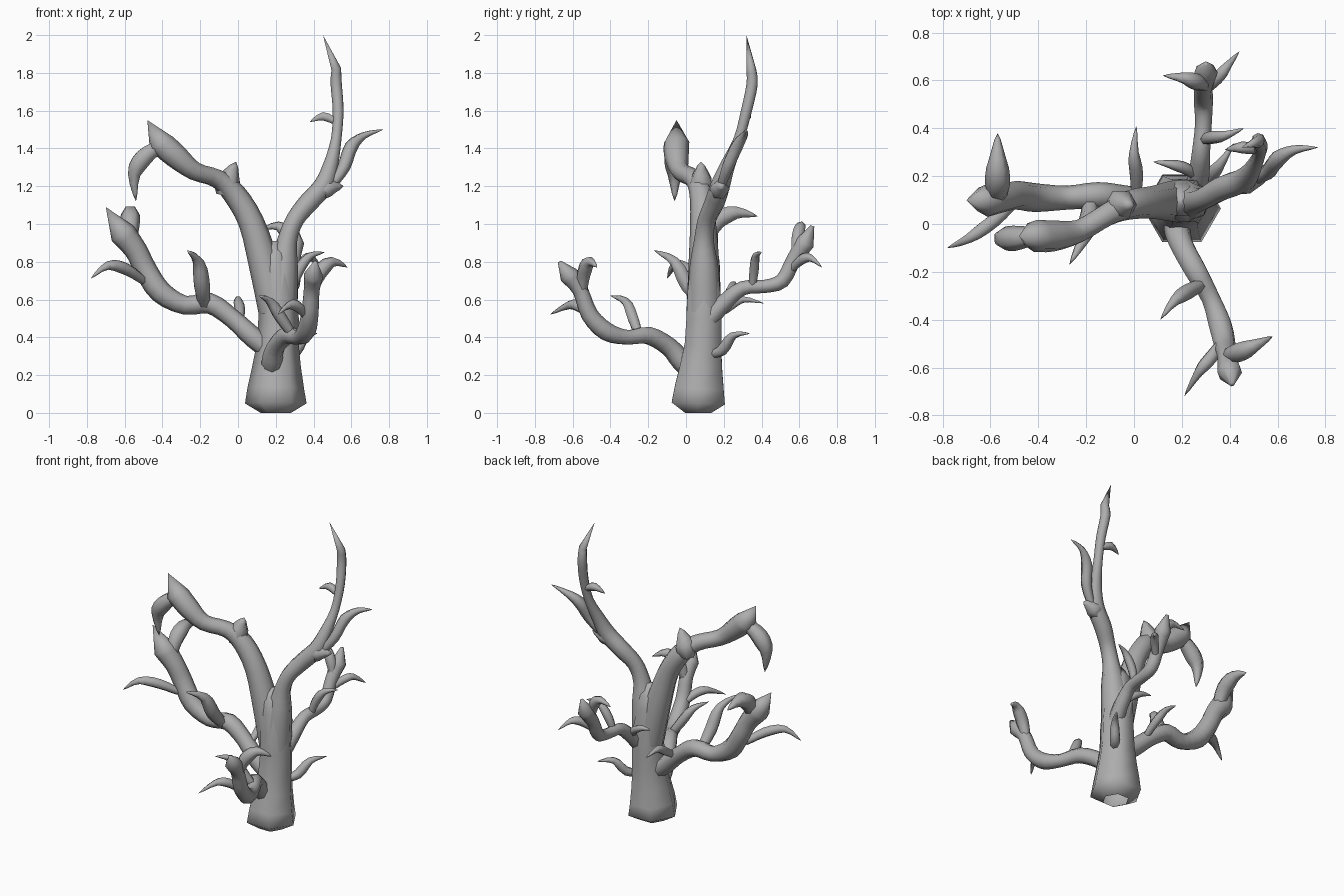
import bpy
import bmesh
import math
from mathutils import Vector

UNIT = 0.01  # all coordinates below are in hundredths

default_cube = bpy.data.objects.get("Cube")
if default_cube:
    bpy.data.objects.remove(default_cube, do_unlink=True)


def make_material(name, colour):
    material = bpy.data.materials.new(name)
    material.use_nodes = True
    material.diffuse_color = colour
    shader = material.node_tree.nodes["Principled BSDF"]
    shader.inputs["Base Color"].default_value = colour
    shader.inputs["Roughness"].default_value = 0.8
    return material


bark = make_material("grey bark", (0.42, 0.42, 0.42, 1))


def smooth_path(points, steps):
    """Interpolate (x, y, z, radius) points with a Catmull-Rom spline."""
    path = []
    last = len(points) - 1
    for i in range(last):
        a, b = points[max(i - 1, 0)], points[i]
        c, d = points[i + 1], points[min(i + 2, last)]
        for k in range(steps):
            t = k / steps
            path.append(b + (c - a) * (t / 2)
                        + (a * 2 - b * 5 + c * 4 - d) * (t * t / 2)
                        + (b * 3 - a - c * 3 + d) * (t ** 3 / 2))
    path.append(points[last])
    return path


def build_tube(name, path, sides):
    """Loft rings along the path, open at the root and closed at the tip."""
    bm = bmesh.new()
    rings = []
    centres = [p.xyz for p in path]
    side = Vector((1, 0, 0))
    previous = None
    for i, centre in enumerate(centres):
        ahead = centres[min(i + 1, len(path) - 1)]
        behind = centres[max(i - 1, 0)]
        tangent = (ahead - behind).normalized()
        if previous is None:
            if abs(tangent.x) > 0.8:
                side = Vector((0, 1, 0))
        else:
            side.rotate(previous.rotation_difference(tangent))
        side = (side - tangent * side.dot(tangent)).normalized()
        up = tangent.cross(side)
        previous = tangent
        radius = max(path[i].w, 0)
        if radius < 0.001:
            rings.append([bm.verts.new(centre)])
            continue
        ring = []
        for k in range(sides):
            turn = math.tau * k / sides
            offset = side * math.cos(turn) + up * math.sin(turn)
            ring.append(bm.verts.new(centre + offset * radius))
        rings.append(ring)

    for low, high in zip(rings, rings[1:]):
        for k in range(sides):
            n = (k + 1) % sides
            if len(high) == 1:
                bm.faces.new((low[k], low[n], high[0]))
            else:
                bm.faces.new((low[k], low[n], high[n], high[k]))
    if len(rings[-1]) > 1:
        bm.faces.new(rings[-1])

    mesh = bpy.data.meshes.new(name)
    bm.to_mesh(mesh)
    bm.free()
    mesh.materials.append(bark)
    part = bpy.data.objects.new(name, mesh)
    bpy.context.collection.objects.link(part)
    bpy.ops.object.select_all(action="DESELECT")
    part.select_set(True)
    bpy.context.view_layer.objects.active = part
    bpy.ops.object.shade_smooth_by_angle(angle=math.radians(80))


def branch(name, *points):
    """A limb whose radius is given at every point."""
    points = [Vector(p) * UNIT for p in points]
    # the last segment stays straight so that the broken end is crisp
    path = smooth_path(points[:-1], 3) + [points[-1]]
    build_tube(name, path, 8)


def twig(name, radius, *points):
    """A curved thorn-like shoot: swollen in the middle, sharp at the tip."""
    points = [Vector((*p, 0)) * UNIT for p in points]
    path = smooth_path(points, 3)
    for i, p in enumerate(path):
        t = i / (len(path) - 1)
        p.w = radius * UNIT * min(0.7 + t, 1, 1.9 * (1 - t) ** 0.9)
    build_tube(name, path, 6)


# trunk: a six-sided column with a flared, undercut foot
trunk_rings = [(20, 6.5, 0, 8), (20, 6.5, 5, 16.3), (20, 7, 13, 15),
               (20.5, 8, 25, 12.8), (21, 9, 36, 11.2), (21.5, 9.5, 50, 10.7),
               (21, 9.5, 64, 10), (20, 9.5, 76, 8.5), (19.5, 9.5, 84, 7),
               (20, 9.5, 91, 2)]
build_tube("trunk", [Vector(p) * UNIT for p in trunk_rings], 6)

# main limbs
branch("upper_right_limb",
       (22, 9.5, 54, 9.2), (24, 9.5, 76, 7.8), (26, 9.5, 91, 5.3),
       (30, 11, 102, 4.8), (37, 15, 111, 5.3), (45, 18, 120, 5.2),
       (49, 22, 131, 4), (52, 28, 145, 2.8), (53, 32, 160, 2.9),
       (52, 35, 174, 3), (52, 34.5, 182, 2.6), (45, 32, 200, 0))
branch("upper_left_limb",
       (20, 9.5, 54, 9.2), (14, 9.5, 78, 8.2), (7, 9, 101, 6.8),
       (-2, 8, 116, 6.2), (-11, 4, 124, 5), (-23, -3, 128, 5),
       (-33, -5, 136, 6.5), (-41, -5, 143, 6.8), (-48, -5, 155, 0))
branch("lower_left_limb",
       (18, 9, 32, 5), (8, 9, 40, 5.5), (-3, 11, 50, 5), (-15, 12, 58, 5.5),
       (-28, 11, 57, 5), (-41, 11, 64, 6), (-49, 12, 76, 6),
       (-54, 11, 86, 6), (-61, 10, 95, 7), (-70, 10, 109, 0))
branch("front_limb",
       (18, 5, 20, 4.5), (18, -2, 27, 5.5), (20, -9, 35, 5),
       (26, -20, 41, 4.8), (32, -31, 40, 4.1), (36, -42, 43, 5),
       (38, -51, 52, 4.6), (39, -56, 65, 4.2), (40, -62, 73, 5.2),
       (41, -67, 80, 1))
branch("back_limb",
       (25, 11, 48, 5), (27, 20, 58, 4.5), (28, 30, 66, 3.8),
       (29, 42, 67, 3.5), (29, 51, 70, 4), (29, 57, 81, 4),
       (30, 63, 90, 5), (30, 67, 99, 1))

# short broken stubs
twig("upper_right_stub", 5.2, (42, 17, 116), (48, 18, 119), (56, 19, 120))
twig("upper_left_stub", 6.5, (-7, 8, 115), (-5, 8, 123), (-1, 8, 133))

# shoots on the upper limbs
twig("upper_right_long_shoot", 3.6, (50, 19, 121), (56, 22, 130),
     (60, 27, 141), (67, 31, 147), (77, 32, 150))
twig("upper_right_small_shoot", 2.5, (52, 31, 154), (45, 32, 157), (38, 31, 154))
twig("upper_left_drooping_shoot", 5.3, (-42, -5, 141), (-50, -6, 135),
     (-55, -6, 126), (-54, -6, 112))

# shoots on the lower left limb
twig("lower_left_broad_shoot", 5.2, (-57, 11, 92), (-57, 17, 102),
     (-57, 27, 106), (-57, 38, 104))
twig("lower_left_outer_shoot", 3.2, (-50, 9, 70), (-59, 1, 76),
     (-69, -6, 78), (-78, -10, 71))
twig("lower_left_front_shoot", 4.2, (-18, 10, 57), (-19, 1, 67),
     (-21, -6, 80), (-27, -17, 86))
twig("lower_left_back_shoot", 2.8, (1, 12, 49), (1, 21, 55),
     (0, 30, 60), (1, 41, 58))

# shoots on the front limb
twig("front_top_shoot", 4, (39, -55, 64), (43, -54, 74),
     (50, -51, 80), (58, -47, 77))
twig("front_outer_shoot", 3, (37, -49, 50), (32, -56, 56),
     (27, -62, 57), (21, -72, 52))
twig("front_inner_shoot", 3.2, (29, -25, 41), (23, -28, 50),
     (17, -32, 59), (11, -40, 62))

# shoots on the back limb and the back of the trunk
twig("back_top_shoot", 3.5, (30, 58, 82), (27, 59, 93), (21, 61, 99), (12, 62, 97))
twig("back_outer_shoot", 2.8, (30, 56, 76), (35, 61, 81), (39, 66, 82), (44, 72, 77))
twig("back_inner_shoot", 2.8, (29, 35, 66), (32, 36, 75), (38, 37, 83), (46, 40, 85))
twig("back_base_shoot", 2.5, (27, 19, 57), (22, 23, 64), (15, 25, 68), (8, 26, 69))
twig("trunk_back_shoot", 3, (26, 13, 31), (31, 19, 33), (36, 25, 41), (42, 34, 42))
